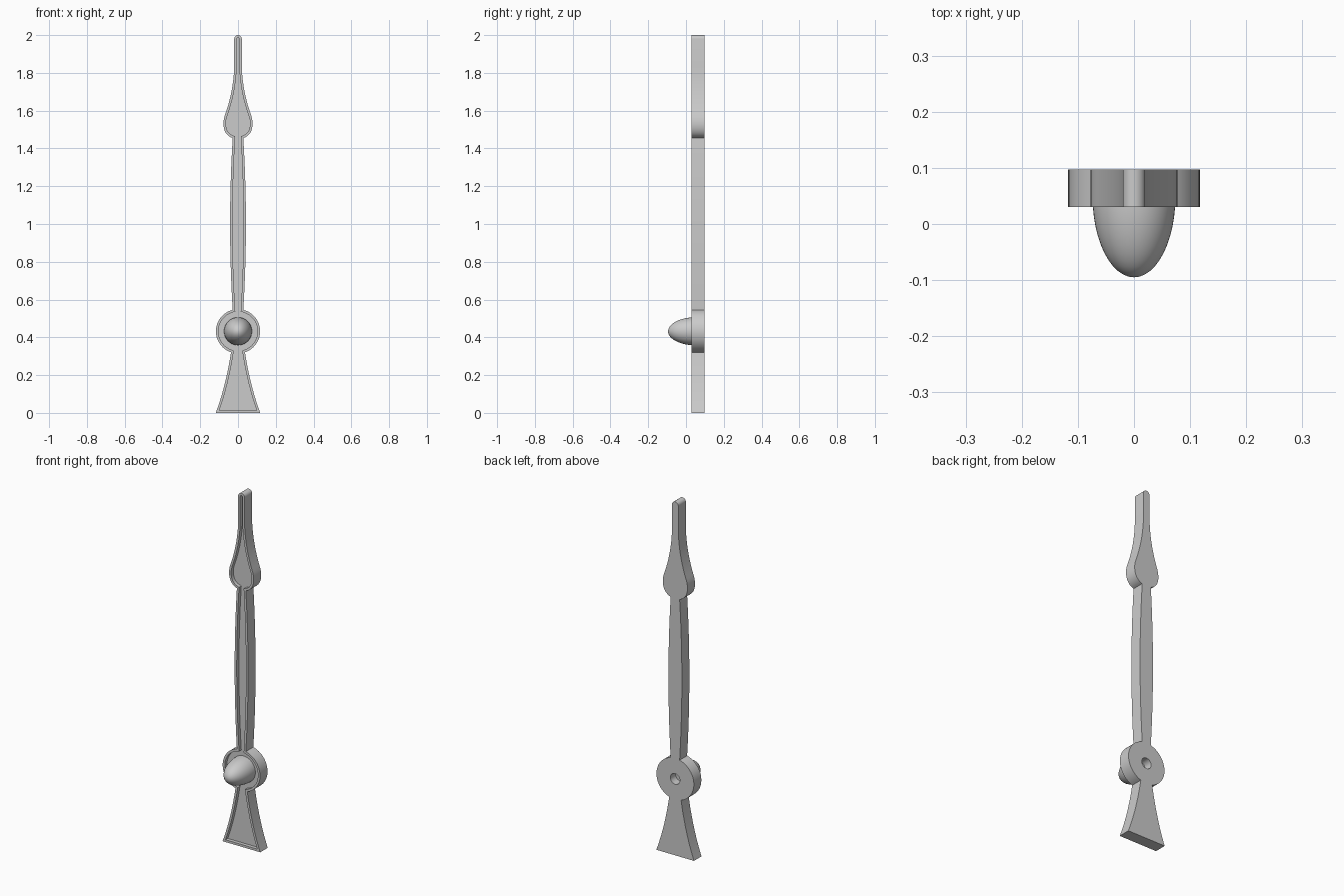
import bpy
import bmesh
import math
from mathutils import Vector

cube = bpy.data.objects.get("Cube")
if cube:
    bpy.data.objects.remove(cube, do_unlink=True)

FRONT, FLOOR, BACK = 0.03, 0.05, 0.097   # plate depths along y
RIM = 0.013                              # width of the raised border
HUB_Z, HUB_R = 0.432, 0.117


def bezier(points, steps):
    """Sample a Bezier curve of any degree, without its last point."""
    out = []
    for i in range(steps):
        level = [Vector(p) for p in points]
        while len(level) > 1:
            level = [a.lerp(b, i / steps) for a, b in zip(level, level[1:])]
        out.append(level[0])
    return out


def arc(cz, r, start, end, steps):
    return [Vector((r * math.cos(a), cz + r * math.sin(a)))
            for a in (start + (end - start) * i / steps for i in range(steps + 1))]


def inset(loop, d):
    """Offset a counter-clockwise outline inwards with mitred corners."""
    out = []
    for i, p in enumerate(loop):
        e1 = (p - loop[i - 1]).normalized()
        e2 = (loop[(i + 1) % len(loop)] - p).normalized()
        n1, n2 = Vector((-e1.y, e1.x)), Vector((-e2.y, e2.x))
        out.append(p + (n1 + n2) * d / (1 + n1.dot(n2)))
    return out


def finish(bm, name):
    bmesh.ops.recalc_face_normals(bm, faces=bm.faces)
    mesh = bpy.data.meshes.new(name)
    bm.to_mesh(mesh)
    bm.free()
    obj = bpy.data.objects.new(name, mesh)
    bpy.context.collection.objects.link(obj)
    return obj


def shade(obj):
    bpy.ops.object.select_all(action='DESELECT')
    obj.select_set(True)
    bpy.context.view_layer.objects.active = obj
    bpy.ops.object.shade_smooth_by_angle(angle=math.radians(30))


# Half outline from tail to tip: flared tail, hub, shaft, leaf, rounded end
neck, shaft = 0.037, 0.028
half = bezier([(0.118, 0), (0.065, 0.14), (neck, 0.321)], 12)
half += arc(HUB_Z, HUB_R, -math.acos(neck / HUB_R), math.acos(shaft / HUB_R), 24)
half += bezier([(shaft, 0.546), (0.056, 1.0), (shaft, 1.455)], 20)[1:]
half += bezier([(shaft, 1.455), (0.078, 1.47), (0.087, 1.53), (0.068, 1.58)], 12)
half += bezier([(0.068, 1.58), (0.025, 1.70), (0.02, 1.83)], 14)
half.append(Vector((0.02, 1.83)))
half += arc(1.98, 0.02, 0, math.pi / 2, 6)
half[-1].x = 0
outline = half + [Vector((-p.x, p.y)) for p in reversed(half[:-1])]
inner = inset(outline, RIM)

# Plate with a sunken front panel
bm = bmesh.new()
rings = [[bm.verts.new((p.x, y, p.y)) for p in loop]
         for loop, y in ((outline, BACK), (outline, FRONT), (inner, FRONT), (inner, FLOOR))]
count = len(outline)
for a, b in zip(rings, rings[1:]):
    for i in range(count):
        j = (i + 1) % count
        bm.faces.new((a[i], a[j], b[j], b[i]))
bm.faces.new(rings[0])
bm.faces.new(rings[-1])
plate = finish(bm, "hand_plate")

# Shaft hole in the back of the hub
bm = bmesh.new()
bmesh.ops.create_cone(bm, cap_ends=True, segments=32, radius1=0.03, radius2=0.03, depth=0.2)
cutter = finish(bm, "hole_cutter")
cutter.rotation_euler.x = math.pi / 2
cutter.location = (0, BACK, HUB_Z)
cutter.hide_render = True
cutter.hide_set(True)
hole = plate.modifiers.new("hub_hole", 'BOOLEAN')
hole.operation = 'DIFFERENCE'
hole.solver = 'EXACT'
hole.object = cutter
bpy.context.view_layer.objects.active = plate
bpy.ops.object.modifier_apply(modifier=hole.name)
bpy.data.objects.remove(cutter, do_unlink=True)
shade(plate)

# Pointed dome cap on the hub
bm = bmesh.new()
bmesh.ops.create_uvsphere(bm, u_segments=48, v_segments=24, radius=1)
cut = bmesh.ops.bisect_plane(bm, geom=bm.verts[:] + bm.edges[:] + bm.faces[:],
                             plane_co=(0, 0, 0), plane_no=(0, 0, 1), clear_outer=True)
bmesh.ops.holes_fill(bm, edges=[e for e in bm.edges if e.is_boundary])
for v in bm.verts:
    x, y, z = v.co
    v.co = (x * 0.074, FLOOR + z * (FLOOR + 0.095), HUB_Z + y * 0.074)
shade(finish(bm, "hub_cap"))
